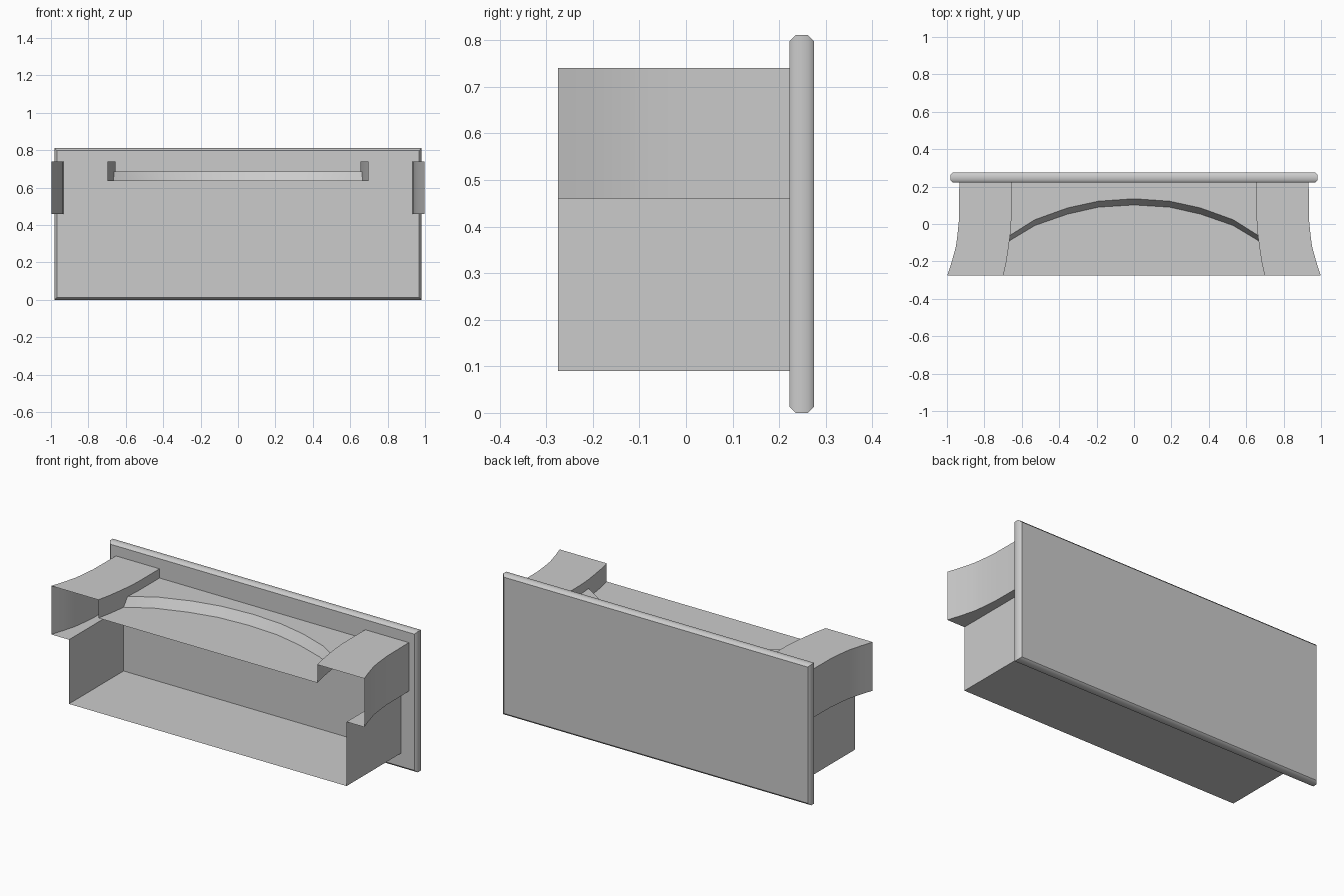
import bpy, bmesh, math

if "Cube" in bpy.data.objects:
    bpy.data.objects.remove(bpy.data.objects["Cube"])

FRONT, BACK = -0.275, 0.222
TOP, LEDGE, FLOOR, HALF = 0.74, 0.46, 0.09, 0.885
DECK_LOW, DECK_HIGH = 0.635, 0.687


def make_object(name, bm):
    mesh = bpy.data.meshes.new(name)
    bm.to_mesh(mesh)
    bm.free()
    obj = bpy.data.objects.new(name, mesh)
    bpy.context.collection.objects.link(obj)
    bpy.context.view_layer.objects.active = obj
    bpy.ops.object.select_all(action='DESELECT')
    obj.select_set(True)
    return obj


def mirror_x(obj):
    mod = obj.modifiers.new("mirror", 'MIRROR')
    mod.use_clip = True
    mod.merge_threshold = 0.0005


# Housing: open-fronted thin shell, right half, lofted from front to back
# stations: y, inner arm x, outer arm x, bottom of the inner arm wall
stations = [
    (FRONT, 0.698, 0.998, DECK_LOW),
    (-0.20, 0.682, 0.974, DECK_LOW),
    (-0.12, 0.670, 0.952, DECK_LOW),
    (-0.09, 0.666, 0.948, DECK_LOW),
    (-0.06, 0.662, 0.944, DECK_HIGH),
    (0.02, 0.656, 0.936, DECK_HIGH),
    (BACK, 0.656, 0.934, DECK_HIGH),
]
bm = bmesh.new()
rings = []
for y, xi, xo, zb in stations:
    profile = [(xi, zb), (xi, TOP), (xo, TOP), (xo, LEDGE),
               (HALF, LEDGE), (HALF, FLOOR), (0, FLOOR)]
    rings.append([bm.verts.new((x, y, z)) for x, z in profile])
for r0, r1 in zip(rings, rings[1:]):
    for k in range(len(r0) - 1):
        bm.faces.new((r0[k], r0[k + 1], r1[k + 1], r1[k]))

# Arched step between the low front deck and the raised back deck
arch_x = [0, 0.19, 0.355, 0.53]
low = [bm.verts.new((x, y, DECK_LOW)) for x, y in zip(arch_x, (0.102, 0.09, 0.053, -0.008))]
high = [bm.verts.new((x, y, DECK_HIGH)) for x, y in zip(arch_x, (0.135, 0.122, 0.086, 0.023))]
low.append(rings[3][0])
high.append(rings[4][0])
for i in range(4):
    bm.faces.new((low[i], low[i + 1], high[i + 1], high[i])).smooth = True
front_mid = bm.verts.new((0, FRONT, DECK_LOW))
back_mid = bm.verts.new((0, BACK, DECK_HIGH))
bm.faces.new([front_mid] + [r[0] for r in rings[:4]] + low[3::-1])
bm.faces.new(high + [rings[5][0], rings[6][0], back_mid])
housing = make_object("housing", bm)
bpy.ops.object.shade_smooth_by_angle(angle=math.radians(30))
mirror_x(housing)

# Back panel: slab with bevelled front and back rims
bm = bmesh.new()
bmesh.ops.create_cube(bm, size=1)
for v in bm.verts:
    v.co.x *= 1.964
    v.co.y = v.co.y * 0.053 + 0.2485
    v.co.z = (v.co.z + 0.5) * 0.811
rims = [e for e in bm.edges if abs(e.verts[0].co.y - e.verts[1].co.y) < 1e-4]
bmesh.ops.bevel(bm, geom=rims, offset=0.013, offset_type='OFFSET', segments=1,
                profile=0.5, affect='EDGES')
bm.normal_update()
for f in bm.faces:
    f.smooth = True
for e in bm.edges:
    broad = any(abs(f.normal.y) > 0.9 for f in e.link_faces)
    e.smooth = not broad and e.calc_face_angle(0) < math.radians(50)
make_object("back_panel", bm)
